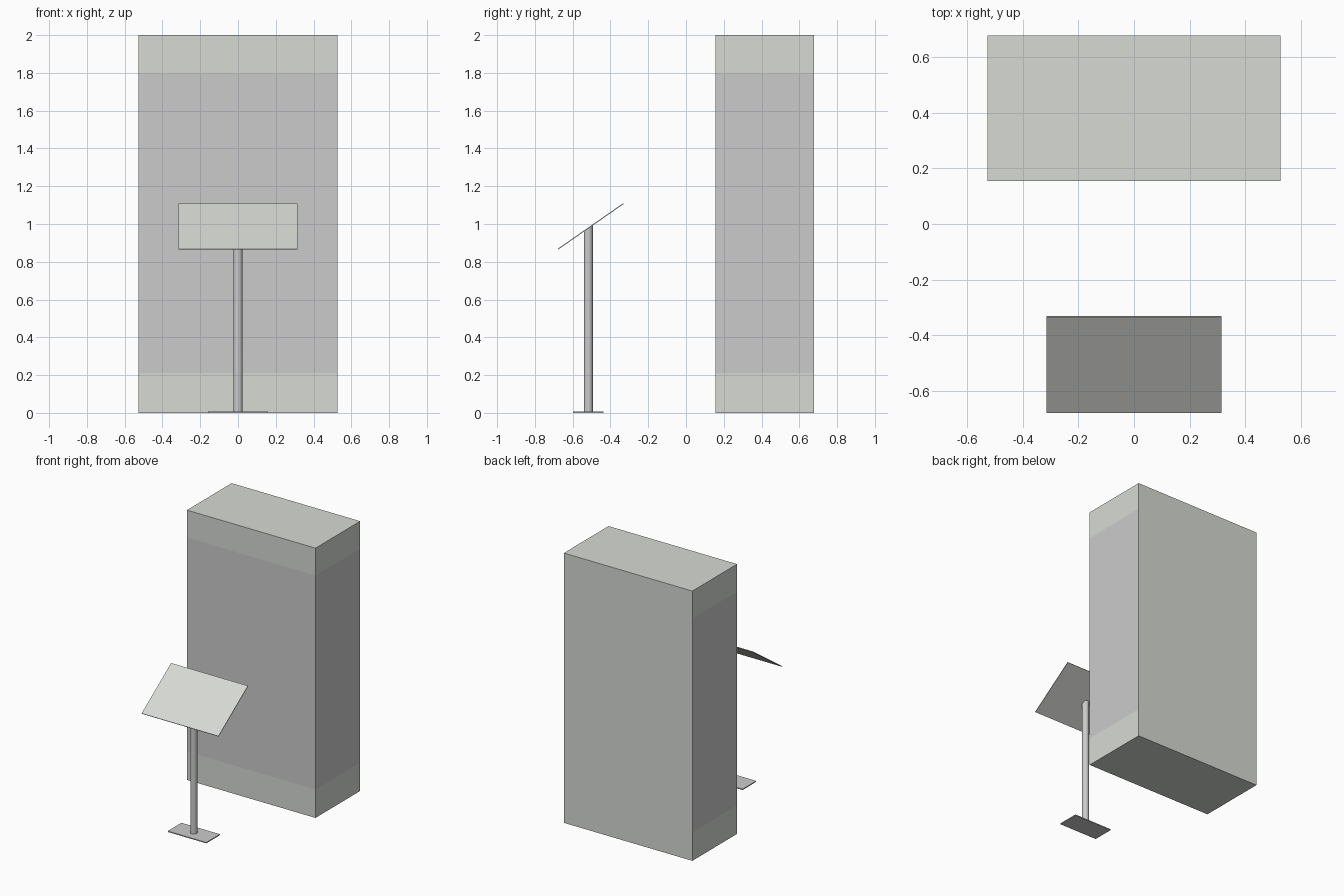
import bpy, bmesh, math
from mathutils import Vector, Matrix

if "Cube" in bpy.data.objects:
    bpy.data.objects.remove(bpy.data.objects["Cube"])


def finish(name, bm, mat=None):
    bmesh.ops.recalc_face_normals(bm, faces=bm.faces)
    me = bpy.data.meshes.new(name)
    bm.to_mesh(me)
    bm.free()
    ob = bpy.data.objects.new(name, me)
    bpy.context.collection.objects.link(ob)
    if mat:
        me.materials.append(mat)
    return ob


def box(name, x, y, z, mat=None):
    """Box from (min, max) pairs on each axis."""
    lo, hi = Vector((x[0], y[0], z[0])), Vector((x[1], y[1], z[1]))
    bm = bmesh.new()
    bmesh.ops.create_cube(bm, size=1, matrix=Matrix.Translation((lo + hi) / 2)
                          @ Matrix.Diagonal((*(hi - lo), 1)))
    return finish(name, bm, mat)


panel_mat = bpy.data.materials.new("grey_green")
panel_mat.diffuse_color = (0.68, 0.70, 0.66, 1)
panel_mat.use_nodes = True
panel_mat.node_tree.nodes["Principled BSDF"].inputs["Base Color"].default_value = panel_mat.diffuse_color

# Display case: plinth, glazed middle, header and full-height back panel
W, FRONT, BACK, SHEET = 0.527, 0.155, 0.678, 0.006
for name, z, mat in (("case_plinth", (0, 0.21), panel_mat),
                     ("case_glazing", (0.21, 1.797), None),
                     ("case_header", (1.797, 2.0), panel_mat)):
    box(name, (-W, W), (FRONT, BACK - SHEET), z, mat)
box("case_back_panel", (-W, W), (BACK - SHEET, BACK), (0, 2), panel_mat)

# Sloping label panel: thin sheet tilted towards the viewer
tilt = math.atan2(0.241, 0.346)
mid = Vector((0, -0.505, 0.987))
length = math.hypot(0.241, 0.346)
sign = box("label_panel", (-0.315, 0.315), (-length / 2, length / 2), (-0.0025, 0.0025), panel_mat)
sign.data.transform(Matrix.Translation(mid) @ Matrix.Rotation(tilt, 4, 'X'))

# Foot plate
POST_Y = -0.517
box("stand_foot", (-0.158, 0.158), (POST_Y - 0.08, POST_Y + 0.08), (0, 0.007))

# Round post, its top cut to the slope of the panel
bm = bmesh.new()
bmesh.ops.create_cone(bm, cap_ends=True, segments=32, radius1=0.024, radius2=0.024,
                      depth=1, matrix=Matrix.Translation((0, POST_Y, 0.5)))
for v in bm.verts:
    v.co.z = mid.z + (v.co.y - mid.y) * math.tan(tilt) - 0.002 if v.co.z > 0.5 else 0.005
post = finish("stand_post", bm)
bpy.context.view_layer.objects.active = post
post.select_set(True)
bpy.ops.object.shade_smooth_by_angle(angle=math.radians(30))
